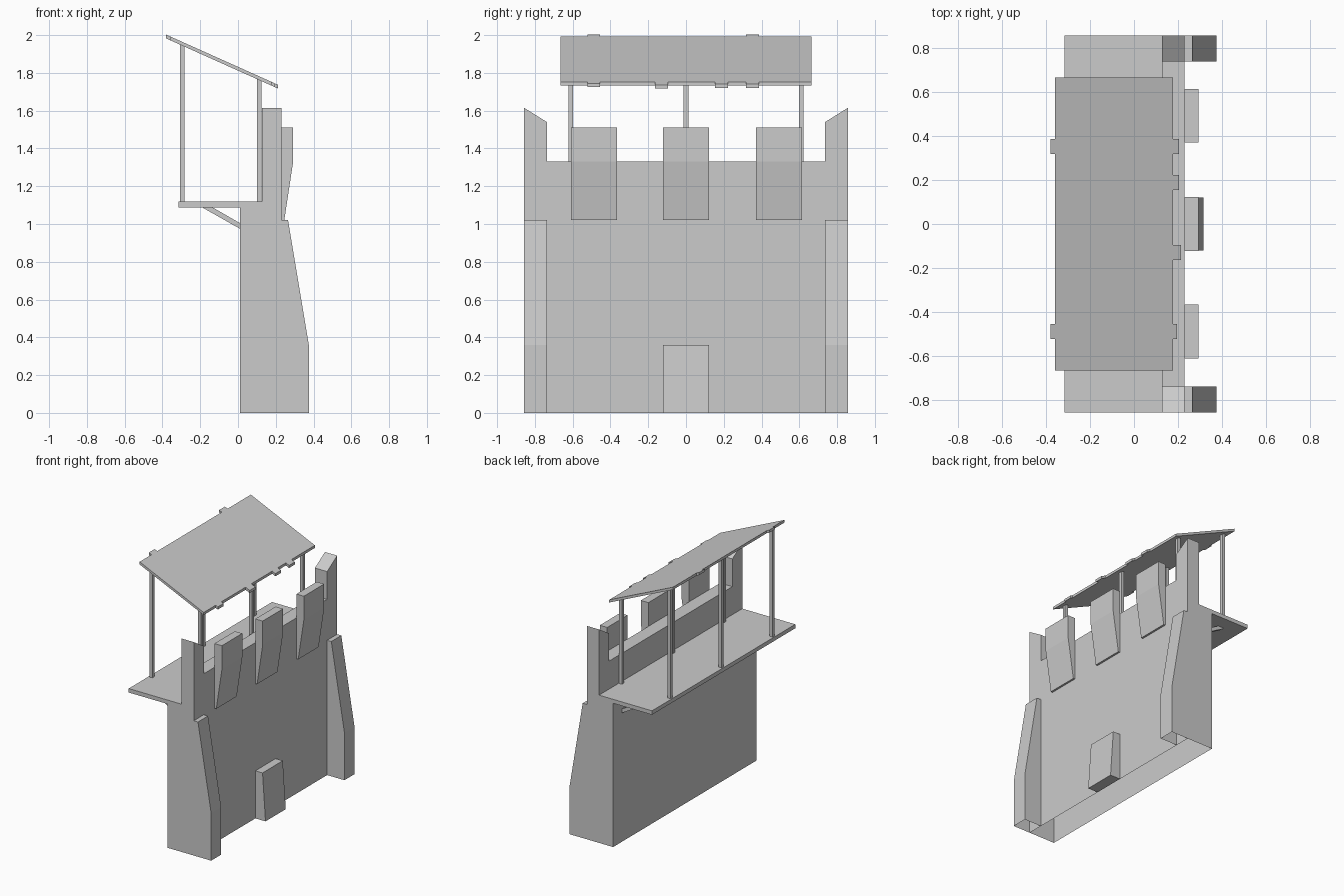
import bpy, bmesh

if "Cube" in bpy.data.objects:
    bpy.data.objects.remove(bpy.data.objects["Cube"])


def prism(name, pts, a, b, axis='y', skip=()):
    """Extrude a profile (x,z along y, or y,z along x) from a to b, leaving out listed sides."""
    bm = bmesh.new()

    def ring(t):
        return [bm.verts.new((p, t, q) if axis == 'y' else (t, p, q)) for p, q in pts]
    r0, r1 = ring(a), ring(b)
    n = len(pts)
    bm.faces.new(r0)
    bm.faces.new(r1[::-1])
    sides = [bm.faces.new((r0[i], r1[i], r1[(i + 1) % n], r0[(i + 1) % n])) for i in range(n)]
    bmesh.ops.recalc_face_normals(bm, faces=bm.faces[:])
    bmesh.ops.delete(bm, geom=[sides[i] for i in skip], context='FACES_ONLY')
    me = bpy.data.meshes.new(name)
    bm.to_mesh(me)
    bm.free()
    ob = bpy.data.objects.new(name, me)
    bpy.context.collection.objects.link(ob)
    return ob


def rect(p0, p1, q0, q1):
    return [(p0, q0), (p1, q0), (p1, q1), (p0, q1)]


# Hollow wall, open underneath
prism("wall", rect(0.01, 0.23, 0, 1.09), -0.857, 0.857, skip=(0, 2))

# Parapet with raised, slanted ends
half = [(0.857, 1.09), (0.857, 1.615), (0.737, 1.54), (0.737, 1.33)]
prism("parapet", half + [(-y, z) for y, z in half[::-1]], 0.128, 0.23, 'x', skip=(7,))

# Walkway behind the parapet
prism("walkway", rect(-0.315, 0.128, 1.088, 1.118), -0.857, 0.857)

# Corner buttresses, open underneath
for s in (-1, 1):
    prism("corner_buttress", [(0.23, 0), (0.375, 0), (0.375, 0.36), (0.265, 1.02), (0.23, 1.02)],
          s * 0.737, s * 0.857, skip=(0, 4))

# Middle footing block
prism("middle_footing", [(0.23, 0), (0.315, 0), (0.29, 0.36), (0.23, 0.36)], -0.121, 0.121)

# Shields along the parapet
for y in (-0.488, 0, 0.492):
    prism("merlon", [(0.23, 1.02), (0.245, 1.02), (0.292, 1.33), (0.292, 1.51), (0.23, 1.51)],
          y - 0.122, y + 0.122)


# Roof: top line height at x
def roof_z(x):
    return 1.832 - 0.448 * x


def slab(name, x0, x1, y0, y1, drop=0.0, t=0.02):
    prism(name, [(x0, roof_z(x0) - drop - t), (x1, roof_z(x1) - drop - t),
                 (x1, roof_z(x1) - drop), (x0, roof_z(x0) - drop)], y0, y1)


slab("roof", -0.358, 0.178, -0.665, 0.665)
# Board ends sticking out at the upper and lower edges
for y in (-0.488, 0.352):
    slab("upper_board_end", -0.38, -0.358, y - 0.034, y + 0.034)
for y, x in ((-0.488, 0.196), (-0.13, 0.213), (0.188, 0.205), (0.352, 0.205)):
    slab("lower_board_end", 0.178, x, y - 0.034, y + 0.034)

# Roof posts and walkway struts
for y in (-0.61, 0, 0.61):
    for name, x0, x1 in (("back_post", -0.307, -0.282), ("front_post", 0.1, 0.125)):
        prism(name, [(x0, 1.118), (x1, 1.118), (x1, roof_z(x1) - 0.018), (x0, roof_z(x0) - 0.018)],
              y - 0.0125, y + 0.0125)
for y in (-0.74, 0, 0.74):
    prism("walkway_strut", [(0.01, 0.975), (0.01, 1.005), (-0.135, 1.088), (-0.19, 1.088)],
          y - 0.0125, y + 0.0125)
